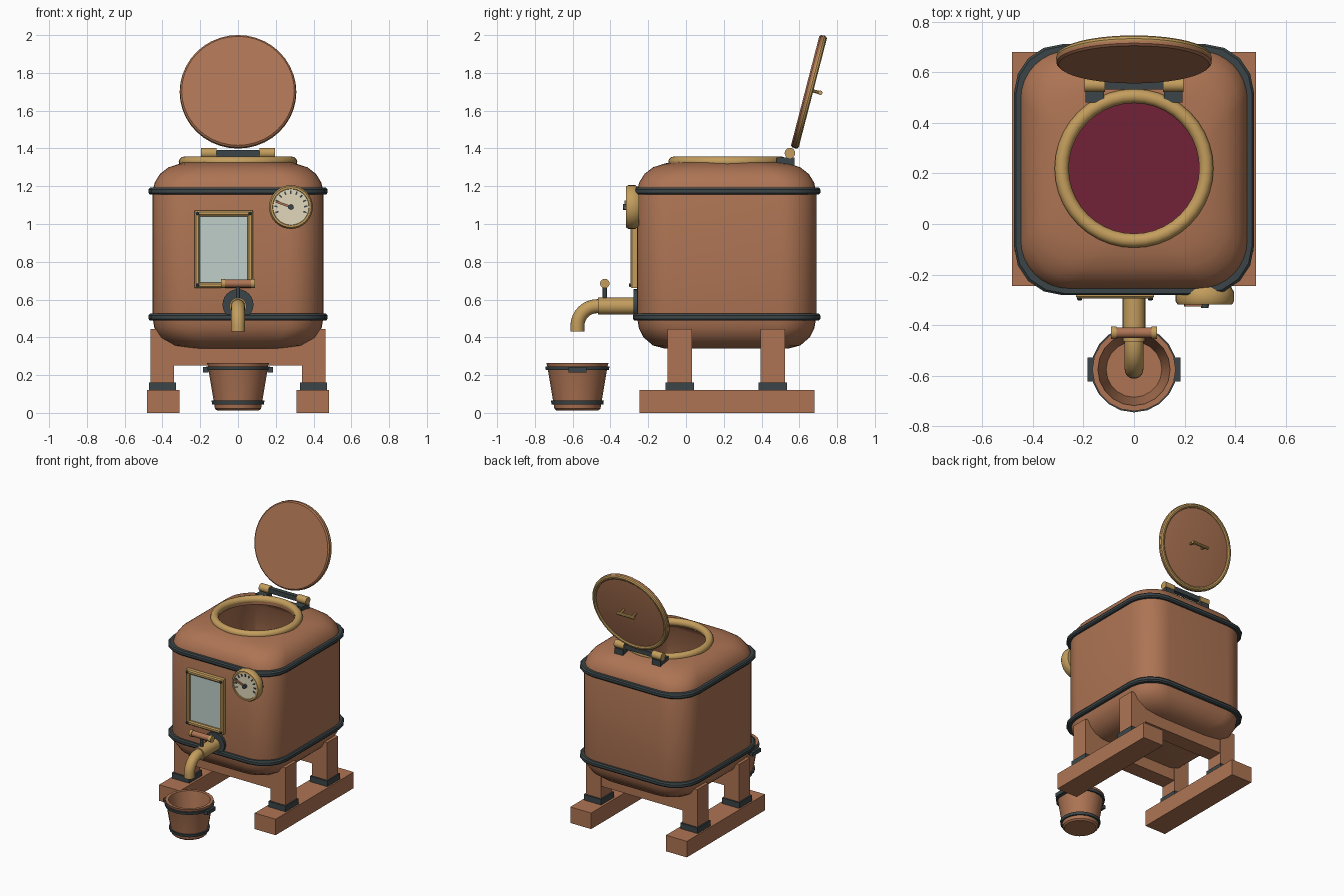
import bpy, bmesh, math
from math import pi, sin, cos, radians
from mathutils import Matrix, Vector

cube = bpy.data.objects.get("Cube")
if cube:
    bpy.data.objects.remove(cube, do_unlink=True)


def material(name, rgb):
    m = bpy.data.materials.new(name)
    m.use_nodes = True
    m.diffuse_color = (*rgb, 1)
    m.node_tree.nodes["Principled BSDF"].inputs["Base Color"].default_value = (*rgb, 1)
    return m


COPPER = material("copper_brown", (0.42, 0.175, 0.088))
BRASS = material("brass", (0.55, 0.34, 0.11))
IRON = material("dark_iron", (0.045, 0.06, 0.065))
WINE = material("wine_red", (0.17, 0.016, 0.04))
CREAM = material("cream_dial", (0.75, 0.68, 0.5))
GLASS = material("pale_glass", (0.52, 0.62, 0.58))


def finish(name, bm, mat, M=None, angle=35):
    bmesh.ops.remove_doubles(bm, verts=bm.verts, dist=1e-5)
    bmesh.ops.recalc_face_normals(bm, faces=bm.faces)
    bm.transform(M or Matrix())
    me = bpy.data.meshes.new(name)
    bm.to_mesh(me)
    bm.free()
    me.materials.append(mat)
    me.shade_smooth()
    me.set_sharp_from_angle(angle=radians(angle))
    ob = bpy.data.objects.new(name, me)
    bpy.context.collection.objects.link(ob)
    return ob


def loft(name, rings, mat, M=None, closed=False, angle=35):
    """Skin a list of rings; cap the ends, or join last to first when closed."""
    bm = bmesh.new()
    vs = [[bm.verts.new(p) for p in ring] for ring in rings]
    n = len(vs[0])
    for a, b in zip(vs, vs[1:] + (vs[:1] if closed else [])):
        for i in range(n):
            j = (i + 1) % n
            bm.faces.new((a[i], a[j], b[j], b[i]))
    if not closed:
        bm.faces.new(vs[0])
        bm.faces.new(vs[-1])
    return finish(name, bm, mat, M, angle)


def circle(r, z, n):
    return [Vector((r * cos(2 * pi * i / n), r * sin(2 * pi * i / n), z)) for i in range(n)]


def lathe(name, profile, mat, M=None, n=24, closed=False):
    return loft(name, [circle(r, z, n) for r, z in profile], mat, M, closed)


def rod(name, r, a, b, mat, n=16):
    a, b = Vector(a), Vector(b)
    return lathe(name, [(r, 0), (r, (b - a).length)], mat, aim(a, b - a), n)


def aim(loc, axis):
    return Matrix.Translation(loc) @ Vector(axis).to_track_quat('Z', 'Y').to_matrix().to_4x4()


def torus_profile(R, r, z=0, n=10):
    return [(R + r * cos(2 * pi * i / n), z + r * sin(2 * pi * i / n)) for i in range(n)]


def box(name, lo, hi, mat, M=None):
    lo, hi = Vector(lo), Vector(hi)
    bm = bmesh.new()
    bmesh.ops.create_cube(bm, size=1, matrix=Matrix.Translation((lo + hi) / 2) @ Matrix.Diagonal((*(hi - lo), 1)))
    return finish(name, bm, mat, M)


def round_rect(hx, hy, r, z, n):
    """Rounded rectangle ring; becomes an even circle when r equals hx."""
    pts = []
    for k, (sx, sy) in enumerate(((1, 1), (-1, 1), (-1, -1), (1, -1))):
        for j in range(n):
            t = (j + 0.5) / n if r >= hx or n == 1 else j / (n - 1)
            a = pi / 2 * (k + t)
            pts.append(Vector((sx * (hx - r) + r * cos(a), sy * (hy - r) + r * sin(a), z)))
    return pts


# Tank: outer shell, round mouth, inner wall
HX, HY, CY = 0.453, 0.475, 0.215
TANK = Matrix.Translation((0, CY, 0))


def tank_ring(inset, z, n=9):
    return round_rect(HX - inset, HY - inset, 0.19, z, n)


def mouth_ring(r, z):
    return round_rect(r, r, r, z, 9)


shell = [(0.15, 0.34), (0.085, 0.357), (0.035, 0.4), (0.01, 0.45), (0, 0.51), (0, 1.17),
         (0.012, 1.22), (0.04, 1.265), (0.085, 1.3), (0.14, 1.318)]
rings = [tank_ring(i, z) for i, z in shell]
rings += [mouth_ring(0.285, 1.33), mouth_ring(0.265, 1.33), mouth_ring(0.265, 1.3)]
rings += [tank_ring(i, z) for i, z in ((0.1, 1.27), (0.03, 1.17), (0.03, 0.5), (0.15, 0.37))]
loft("tank", rings, COPPER, TANK, angle=50)
loft("wine_surface", [tank_ring(0.032, 0.88), tank_ring(0.032, 0.9)], WINE, TANK)
lathe("mouth_rim", torus_profile(0.286, 0.028, 1.329, 12), BRASS, Matrix.Translation((0, 0.22, 0)), 40, True)

# Iron bands around the tank
for name, z in (("lower_band", 0.507), ("upper_band", 1.174)):
    prof = [(0.012, -0.018), (-0.014, -0.018), (-0.021, -0.009), (-0.021, 0.009), (-0.014, 0.018), (0.012, 0.018)]
    loft(name, [tank_ring(i, z + dz, 5) for i, dz in prof], IRON, TANK, True)

# Stand: skids, posts, feet and cross beams
for side, s in (("left", 1), ("right", -1)):
    def sided(name, x0, x1, y0, y1, z0, z1, mat):
        box(f"{side}_{name}", (min(s * x0, s * x1), y0, z0), (max(s * x0, s * x1), y1, z1), mat)
    sided("skid", 0.31, 0.483, -0.245, 0.68, 0, 0.12, COPPER)
    for end, y in (("front", -0.033), ("back", 0.46)):
        sided(end + "_post", 0.338, 0.462, y - 0.065, y + 0.065, 0.12, 0.443, COPPER)
        sided(end + "_foot", 0.328, 0.472, y - 0.076, y + 0.076, 0.12, 0.162, IRON)
for end, y in (("front", -0.033), ("back", 0.46)):
    box(end + "_cross_beam", (-0.46, y - 0.06, 0.252), (0.46, y + 0.06, 0.375), COPPER)

# Hinge
for side, s in (("left", 1), ("right", -1)):
    rod(side + "_hinge_barrel", 0.028, (s * 0.115, 0.55, 1.375), (s * 0.195, 0.55, 1.375), BRASS)
    box(side + "_hinge_block", (s * 0.155 - 0.036, 0.48, 1.295), (s * 0.155 + 0.036, 0.575, 1.352), IRON)
box("hinge_bar", (-0.115, 0.532, 1.357), (0.115, 0.565, 1.392), IRON)

# Open lid, leaning back, with its handle
lean = radians(14.5)
LID = aim((0, 0.65, 1.7), (0, cos(lean), -sin(lean)))
lathe("lid", [(0.298, -0.02), (0.307, -0.012), (0.307, 0), (0.295, 0.01), (0.285, 0.012)], COPPER, LID, 40)
lathe("lid_rim", torus_profile(0.292, 0.017, 0.006), BRASS, LID, 40, True)
for s in (1, -1):
    rod("lid_handle_post", 0.009, LID @ Vector((s * 0.05, 0.01, 0.01)), LID @ Vector((s * 0.05, 0.01, 0.06)), BRASS, 10)
rod("lid_handle_bar", 0.012, LID @ Vector((-0.07, 0.01, 0.06)), LID @ Vector((0.07, 0.01, 0.06)), BRASS, 10)

# Gauge
GAUGE = aim((0.28, -0.25, 1.09), (0, -1, 0))
lathe("gauge_case", [(0.105, 0), (0.116, 0.02), (0.116, 0.055), (0.108, 0.068), (0.097, 0.068), (0.094, 0.055)],
      BRASS, GAUGE, 32)
lathe("gauge_dial", [(0.095, 0.05), (0.095, 0.063)], CREAM, GAUGE, 32)
for i in range(11):
    turn = GAUGE @ Matrix.Rotation(radians(200 - 22 * i), 4, 'Z')
    box("gauge_tick", (0.07, -0.004, 0.06), (0.088, 0.004, 0.068), IRON, turn)
box("gauge_needle", (-0.015, -0.006, 0.066), (0.085, 0.006, 0.076), COPPER, GAUGE @ Matrix.Rotation(radians(160), 4, 'Z'))
lathe("gauge_hub", [(0.015, 0.06), (0.015, 0.083)], IRON, GAUGE, 16)

# Sight window: glass, mitred frame, corner rivets
WINDOW = aim((-0.075, -0.255, 0.866), (0, -1, 0))
box("window_glass", (-0.13, -0.18, 0), (0.13, 0.18, 0.02), GLASS, WINDOW)
frame = [(0, 0), (0, 0.032), (0.008, 0.04), (0.022, 0.04), (0.03, 0.032), (0.03, 0)]
loft("window_frame", [round_rect(0.155 - i, 0.205 - i, 0, z, 1) for i, z in frame], BRASS, WINDOW, True)
for sx in (1, -1):
    for sy in (1, -1):
        lathe("window_rivet", [(0.01, 0.03), (0.01, 0.044), (0.005, 0.048)], IRON,
              WINDOW @ Matrix.Translation((sx * 0.14, sy * 0.19, 0)), 10)

# Tap: flange, pipe, bent spout, stem and grip
rod("tap_flange", 0.082, (0, -0.25, 0.573), (0, -0.277, 0.573), IRON, 24)
rod("tap_pipe", 0.045, (0, -0.26, 0.565), (0, -0.465, 0.565), BRASS, 20)
path = [(-0.44, 0.565, 0)]
path += [(-0.47 - 0.105 * sin(a), 0.46 + 0.105 * cos(a), a) for a in (pi / 16 * i for i in range(9))]
path += [(-0.575, 0.432, pi / 2)]
spout = [[Vector((0.037 * cos(t), y + 0.037 * sin(t) * sin(a), z - 0.037 * sin(t) * cos(a)))
          for t in (pi / 8 * i for i in range(16))] for y, z, a in path]
loft("tap_spout", spout, BRASS)
rod("tap_stem", 0.011, (0, -0.43, 0.59), (0, -0.43, 0.68), IRON, 12)
rod("tap_grip", 0.021, (-0.072, -0.43, 0.685), (0.072, -0.43, 0.685), COPPER)
for s in (1, -1):
    rod("tap_grip_end", 0.025, (s * 0.07, -0.43, 0.685), (s * 0.09, -0.43, 0.685), BRASS)

# Bucket with hoops and side lugs
BUCKET = Matrix.Translation((0, -0.575, 0))
lathe("bucket", [(0.11, 0.012), (0.122, 0.022), (0.16, 0.25), (0.165, 0.265), (0.143, 0.265), (0.11, 0.05)],
      COPPER, BUCKET, 20)
for name, z, r in (("lower_hoop", 0.055, 0.128), ("upper_hoop", 0.236, 0.158)):
    lathe("bucket_" + name, [(r - 0.01, z - 0.01), (r + 0.009, z - 0.01), (r + 0.012, z + 0.01), (r - 0.01, z + 0.01)],
          IRON, BUCKET, 20, True)
for s in (1, -1):
    box("bucket_lug", (s * 0.17 - 0.014, -0.048, 0.214), (s * 0.17 + 0.014, 0.048, 0.242), IRON, BUCKET)
